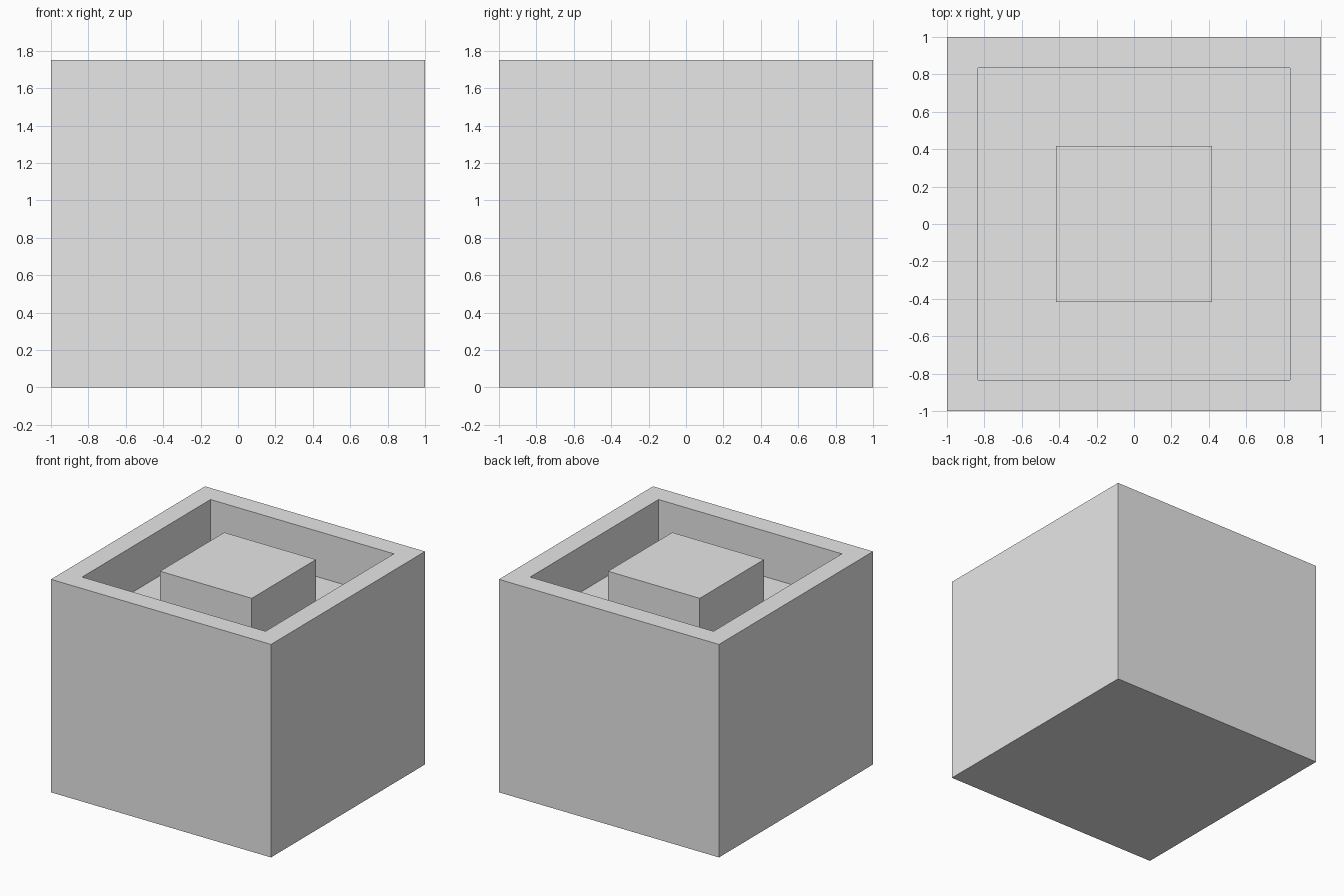
import bpy
import bmesh

cube = bpy.data.objects.get("Cube")
if cube:
    bpy.data.objects.remove(cube, do_unlink=True)

# Plain grey for the whole model
grey = bpy.data.materials.new("light_grey")
grey.diffuse_color = (0.8, 0.8, 0.8, 1)
grey.use_nodes = True
grey.node_tree.nodes["Principled BSDF"].inputs["Base Color"].default_value = (0.8, 0.8, 0.8, 1)

HEIGHT, DEPTH = 1.75, 0.375
OUTER, INNER, BLOCK = 2.0, 5 / 3, 5 / 6   # full widths


def inset_top(bm, face, old_width, new_width):
    """Inset a square face to a new width; the face becomes the inner one."""
    bmesh.ops.inset_region(bm, faces=[face], thickness=(old_width - new_width) / 2,
                           use_even_offset=True)


def move_face(bm, face, dz):
    """Extrude a face straight up or down and return the moved face."""
    new = bmesh.ops.extrude_discrete_faces(bm, faces=[face])["faces"][0]
    bmesh.ops.translate(bm, verts=new.verts, vec=(0, 0, dz))
    return new


# Solid body with a sunken square channel around a flush centre block
bm = bmesh.new()
bmesh.ops.create_cube(bm, size=1)
bmesh.ops.scale(bm, verts=bm.verts, vec=(OUTER, OUTER, HEIGHT))
bmesh.ops.translate(bm, verts=bm.verts, vec=(0, 0, HEIGHT / 2))
bm.normal_update()
top = max(bm.faces, key=lambda f: f.calc_center_median().z)
inset_top(bm, top, OUTER, INNER)
floor = move_face(bm, top, -DEPTH)
bm.normal_update()
inset_top(bm, floor, INNER, BLOCK)
move_face(bm, floor, DEPTH)
bmesh.ops.recalc_face_normals(bm, faces=bm.faces)

mesh = bpy.data.meshes.new("recessed_box")
bm.to_mesh(mesh)
bm.free()
mesh.materials.append(grey)
box = bpy.data.objects.new("recessed_box", mesh)
bpy.context.collection.objects.link(box)
